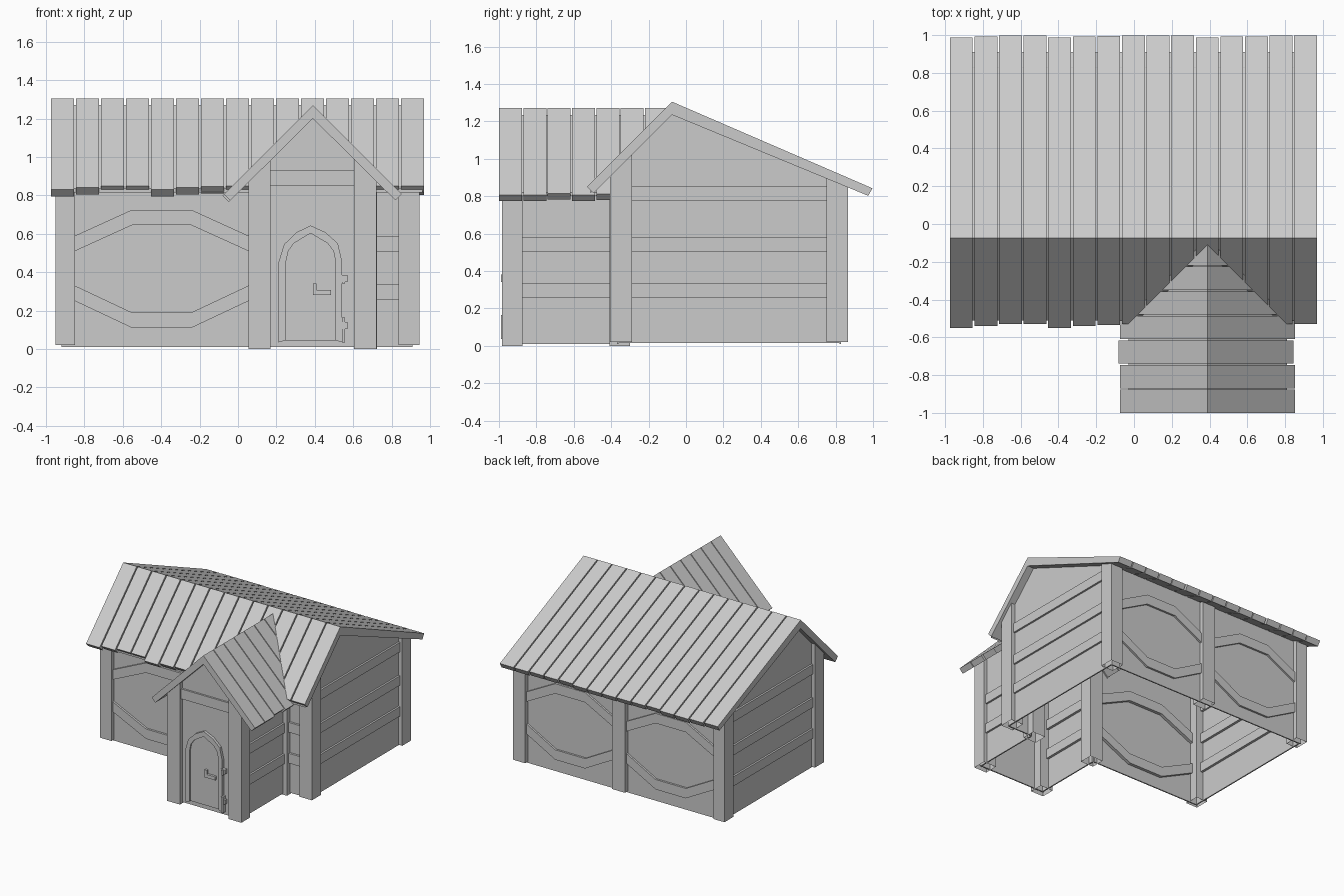
import bpy, bmesh

if "Cube" in bpy.data.objects:
    bpy.data.objects.remove(bpy.data.objects["Cube"])


def prism(name, pts, axis, a, b, open_bottom=False):
    """Extrude a 2D profile (p, z) along x or y from a to b."""
    bm = bmesh.new()
    put = (lambda p, z, t: (t, p, z)) if axis == 'x' else (lambda p, z, t: (p, t, z))
    r0 = [bm.verts.new(put(p, z, a)) for p, z in pts]
    r1 = [bm.verts.new(put(p, z, b)) for p, z in pts]
    bm.faces.new(r0)
    bm.faces.new(r1)
    n, low = len(pts), min(z for _, z in pts)
    for i in range(n):
        j = (i + 1) % n
        if open_bottom and pts[i][1] == low and pts[j][1] == low:
            continue
        bm.faces.new((r0[i], r0[j], r1[j], r1[i]))
    bmesh.ops.recalc_face_normals(bm, faces=bm.faces)
    me = bpy.data.meshes.new(name)
    bm.to_mesh(me)
    bm.free()
    ob = bpy.data.objects.new(name, me)
    bpy.context.collection.objects.link(ob)
    return ob


def box(name, x0, x1, y0, y1, z0, z1):
    return prism(name, [(x0, z0), (x1, z0), (x1, z1), (x0, z1)], 'y', y0, y1)


RY, RZ = -0.075, 1.305     # main ridge
PX, PZ = 0.39, 1.27        # porch ridge


def main_z(y):             # height inside the main roof thickness
    return 1.26 - (RY - y if y < RY else 0.425 * (y - RY))


def porch_z(x):            # height inside the porch roof thickness
    return 1.225 - abs(x - PX)


# main roof planks, slightly uneven at the eaves
uneven = [.02, .01, 0, 0, .02, .01, .005, 0, 0, 0, .02, .01, .01, 0, 0]
for i, u in enumerate(uneven):
    x0 = -0.975 + i * 0.1302
    e = 0.455 + u
    prism("roof_plank_front", [(RY, RZ), (RY - e, RZ - e), (RY - e + .035, RZ - e - .035),
                               (RY, RZ - .07)], 'x', x0, x0 + 0.121)
    e = 1.072 - u / 2
    prism("roof_plank_back", [(RY, RZ), (RY + e, RZ - .432 * e),
                              (RY + e - .023, RZ - .432 * e - .04), (RY, RZ - .07)],
          'x', x0, x0 + 0.121)

# thin boards under the plank gaps
prism("roof_underlay", [(-.51, .835), (RY, 1.27), (.91, .845), (.91, .83), (RY, 1.25), (-.51, .815)],
      'x', -0.965, 0.96)

# porch roof planks
for i, u in enumerate([0, 0, .008, 0, .005, 0, 0]):
    y0 = -1.0 + i * 0.1302
    for s in (-1, 1):
        e = 0.463 + u * -s
        prism("porch_roof_plank", [(PX, PZ), (PX + s * e, PZ - e),
                                   (PX + s * (e - .033), PZ - e - .033), (PX, PZ - .07)],
              'y', y0, y0 + 0.123)
prism("porch_roof_underlay", [(-.03, .82), (PX, 1.235), (.81, .82), (.81, .80), (PX, 1.215), (-.03, .80)],
      'y', -0.98, -0.2)


# corner, rear middle and porch junction posts, tops cut to the roof slope
def house_post(x0, x1, y0, y1, z0=0.02):
    prism("house_post", [(y0, z0), (y1, z0), (y1, main_z(y1)), (y0, main_z(y0))],
          'x', x0, x1, True)


for x0, x1 in ((-.95, -.85), (.835, .945)):
    house_post(x0, x1, -.405, -.29)
    house_post(x0, x1, .75, .865)
house_post(-.06, .055, .75, .865)
for x0, x1 in ((.055, .17), (.61, .725)):
    prism("junction_post", [(x0, 0), (x1, 0), (x1, porch_z(x1)), (x0, porch_z(x0))],
          'y', -.41, -.30, True)
    x1 = min(x1, .72)
    x0 = x1 - .115
    prism("porch_post", [(x0, 0), (x1, 0), (x1, porch_z(x1)), (x0, porch_z(x0))],
          'y', -.985, -.875, True)

# gabled side walls with straight beams
gable = [(-.37, .015), (.83, .015), (.83, main_z(.83)), (RY, 1.26), (-.37, main_z(-.37))]
for s in (-1, 1):
    w = -0.005 + s * 0.915
    prism("side_wall", gable, 'x', w, w - s * .01)
    for z in (.255, .505, .775):
        a, b = sorted((w + s * .015, w - s * .03))
        box("side_beam", a, b, -.31, .77, z, z + .077)

# front walls either side of the porch, and the back wall
for x0, x1, y in ((-.92, .08, -.37), (.69, .91, -.37), (-.92, .91, .82)):
    box("long_wall", x0, x1, y, y + .01, .01, main_z(y))


# bent beams forming an eight-sided pattern
def bent_beams(x0, x1, y0, y1):
    d = (x1 - x0) * 0.333
    xs = (x0, x0 + d, x1 - d, x1)
    for zs in ((.505, .645, .645, .505), (.255, .11, .11, .255)):
        line = list(zip(xs, zs))
        prism("bent_beam", line + [(x, z + .08) for x, z in reversed(line)], 'y', y0, y1)


bent_beams(-.86, .065, -.387, -.335)
bent_beams(-.86, -.05, .795, .846)
bent_beams(.045, .845, .795, .846)
for z in (.255, .505):
    box("short_front_beam", .70, .85, -.387, -.335, z, z + .08)

# porch walls and beams
prism("porch_front_wall", [(.08, .01), (.69, .01), (.69, .925), (PX, 1.225), (.08, .915)],
      'y', -.955, -.945)
for s in (-1, 1):
    w = .3875 + s * .303
    box("porch_side_wall", *sorted((w, w - s * .01)), -.955, -.37, .01, .91)
    for z in (.255, .505):
        box("porch_side_beam", *sorted((w + s * .015, w - s * .03)), -.89, -.38, z, z + .077)
box("porch_front_beam", .16, .61, -.97, -.92, .85, .93)

# arched door with frame, latch and hinges
outer = [(.212, .035), (.212, .455), (.24, .545), (.305, .608), (.378, .643),
         (.455, .608), (.52, .55), (.542, .455), (.542, .035)]
inner = [(.25, .045), (.25, .455), (.262, .51), (.29, .55), (.378, .603),
         (.467, .55), (.497, .51), (.508, .455), (.508, .045)]
prism("door_frame", outer + inner[::-1], 'y', -.977, -.95)
prism("door_panel", inner, 'y', -.966, -.95)
prism("door_latch", [(.39, .28), (.485, .28), (.485, .308), (.41, .308), (.41, .34), (.39, .34)],
      'y', -.985, -.96)
for z in (.105, .35):
    box("door_hinge", .535, .57, -.983, -.95, z, z + .035)
    box("door_hinge_pin", .542, .557, -.99, -.95, z - .01 - .06 * (z < .2), z + .06 - .03 * (z > .2))
